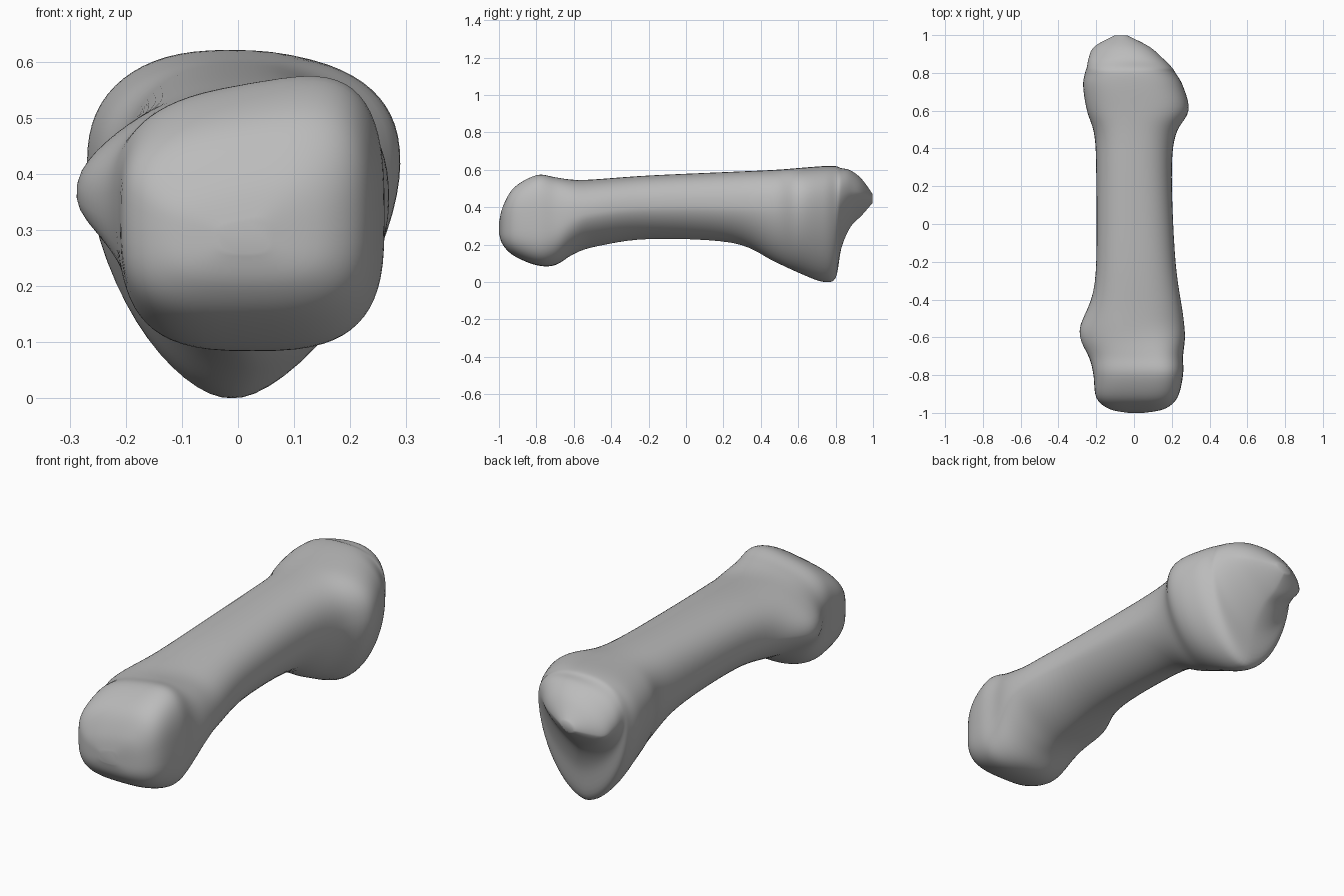
import bpy
import bmesh
import math

default_cube = bpy.data.objects.get("Cube")
if default_cube:
    bpy.data.objects.remove(default_cube, do_unlink=True)

SIDES = 64
STEPS = 6

# Outline of the bone from rounded head to keeled base:
# y, left edge, right edge, underside, crown
OUTLINE = [
    (-1, -.03, .05, .26, .31),
    (-.98, -.13, .16, .2, .39),
    (-.92, -.2, .23, .14, .49),
    (-.8, -.21, .26, .09, .555),
    (-.7, -.21, .26, .09, .55),
    (-.6, -.22, .27, .15, .545),
    (-.48, -.22, .26, .19, .55),
    (-.2, -.2, .22, .23, .57),
    (.25, -.2, .2, .21, .59),
    (.47, -.21, .22, .11, .6),
    (.6, -.25, .29, .05, .61),
    (.73, -.27, .26, 0, .62),
    (.8, -.26, .22, .02, .62),
    (.83, -.25, .2, .18, .61),
    (.88, -.24, .15, .3, .6),
    (.94, -.21, .08, .37, .56),
    (1, -.1, -.04, .44, .48),
]


def ramp(value, start, end):
    """Rise smoothly from zero at start to one at end."""
    t = min(max((value - start) / (end - start), 0), 1)
    return t * t * (3 - 2 * t)


def bump(distance, width):
    """Bell-shaped falloff."""
    return math.exp(-(distance / width) ** 2)


def spline(a, b, c, d, t):
    """Smooth curve through b and c."""
    return b + t / 2 * (c - a + t * (2 * a - 5 * b + 4 * c - d
                                     + t * (3 * (b - c) + d - a)))


def blended_outline():
    """Yield the outline stations with smooth steps in between."""
    last = len(OUTLINE) - 1
    for i in range(last):
        near = [OUTLINE[min(max(i + k, 0), last)] for k in (-1, 0, 1, 2)]
        for step in range(STEPS):
            yield [spline(*column, step / STEPS) for column in zip(*near)]
    yield OUTLINE[last]


def power(value, exponent):
    return math.copysign(abs(value) ** exponent, value)


def ring_points(y, left, right, bottom, top):
    """Rounded cross-section: boxy at the head, wedge-like at the base."""
    head = ramp(-y, .5, .8)
    base = ramp(y, .2, .7)
    tip = ramp(y, .8, .95)
    centre, half = (left + right) / 2, (right - left) / 2
    middle = bottom + (top - bottom) * (.5 + .17 * base - .2 * tip)
    for k in range(SIDES):
        angle = math.tau * k / SIDES
        c, s = math.cos(angle), math.sin(angle)
        if s > 0:
            roundness, reach = .82 - .22 * head + .2 * tip, top - middle
        else:
            roundness, reach = 1.18 - .55 * head + .2 * tip, middle - bottom
        x = centre + half * power(c, roundness)
        z = middle + reach * power(s, roundness)
        # the crown of the head and the ridge of the tip slope sideways
        z += x * (.18 * head * max(s, 0) + .2 * tip)
        # knob on one flank behind the head
        if c < 0:
            x -= .07 * bump(y + .58, .14) * bump(z - .37, .11)
        yield x, y, max(z, 0)


def add_material(name, colour):
    material = bpy.data.materials.new(name)
    material.use_nodes = True
    material.diffuse_color = colour
    shader = next(n for n in material.node_tree.nodes
                  if n.type == 'BSDF_PRINCIPLED')
    shader.inputs["Base Color"].default_value = colour
    return material


# Skin the rings into one closed bone
bm = bmesh.new()
rings = [[bm.verts.new(p) for p in ring_points(*station)]
         for station in blended_outline()]
for ring, following in zip(rings, rings[1:]):
    for k in range(SIDES):
        n = (k + 1) % SIDES
        bm.faces.new((ring[k], ring[n], following[n], following[k]))
bm.faces.new(rings[0])
bm.faces.new(rings[-1])
bmesh.ops.recalc_face_normals(bm, faces=bm.faces)
for face in bm.faces:
    face.smooth = True

mesh = bpy.data.meshes.new("foot_bone")
bm.to_mesh(mesh)
bm.free()
bone = bpy.data.objects.new("foot_bone", mesh)
bpy.context.collection.objects.link(bone)
mesh.materials.append(add_material("bone_grey", (.5, .5, .5, 1)))

# Soften the ridges a little
soften = bone.modifiers.new("soften", 'SMOOTH')
soften.factor = .5
soften.iterations = 4
